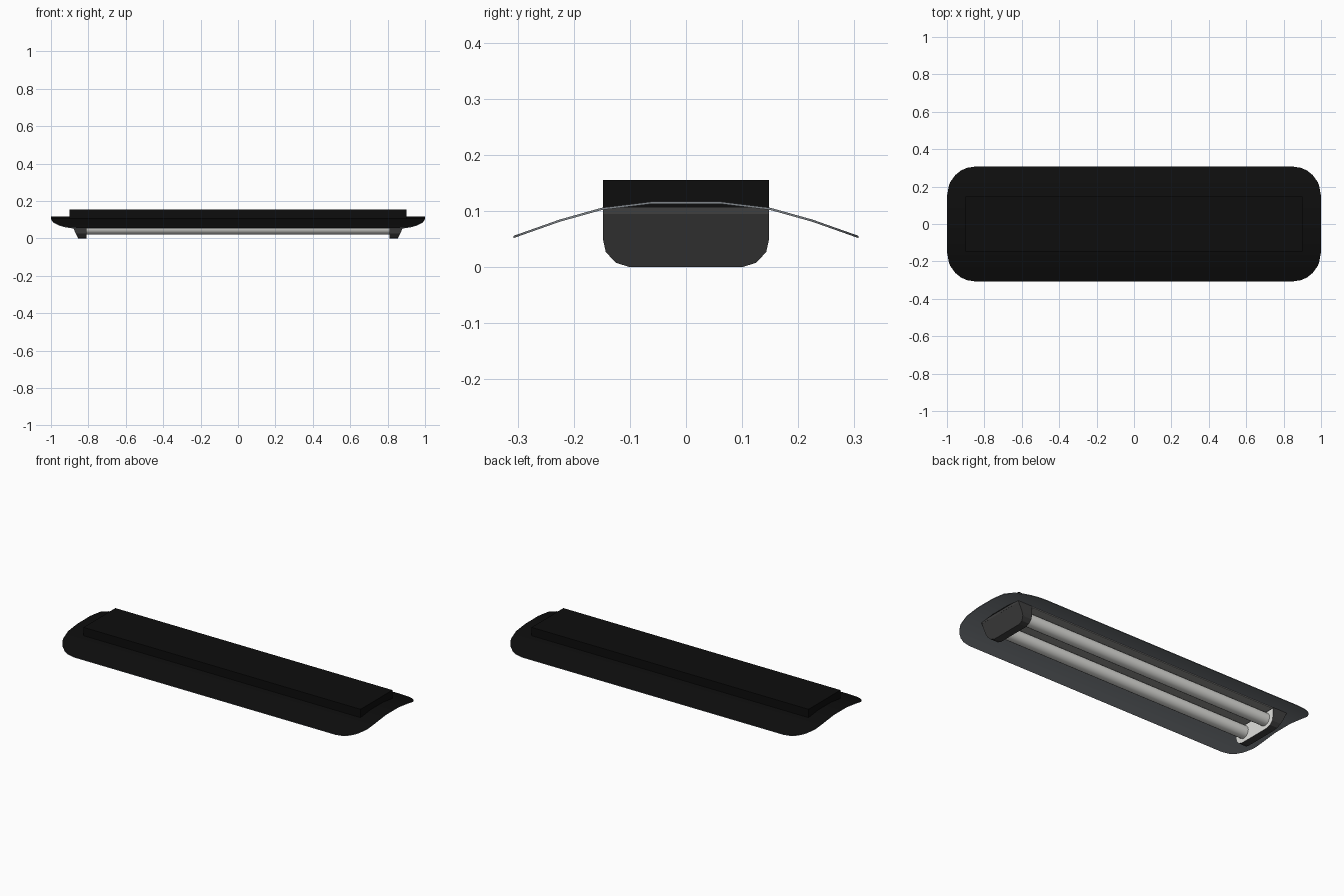
import bpy, bmesh, math
from mathutils import Matrix

if "Cube" in bpy.data.objects:
    bpy.data.objects.remove(bpy.data.objects["Cube"])

def mat(name, c):
    m = bpy.data.materials.new(name)
    m.diffuse_color = (*c, 1)
    m.use_nodes = True
    m.node_tree.nodes["Principled BSDF"].inputs["Base Color"].default_value = m.diffuse_color
    return m

BLACK = mat("black", (0.004, 0.004, 0.004))
UNDER = mat("shade_grey", (0.22, 0.24, 0.26))
DARK = mat("cap_dark_grey", (0.05, 0.05, 0.05))
WHITE = mat("tube_white", (0.75, 0.75, 0.72))
REFL = mat("reflector_grey", (0.3, 0.3, 0.29))

def finish(name, bm, mats, smooth=False):
    me = bpy.data.meshes.new(name)
    bm.to_mesh(me)
    bm.free()
    for m in mats:
        me.materials.append(m)
    ob = bpy.data.objects.new(name, me)
    bpy.context.collection.objects.link(ob)
    if smooth:
        bpy.context.view_layer.objects.active = ob
        ob.select_set(True)
        bpy.ops.object.shade_smooth_by_angle(angle=math.radians(30))
        ob.select_set(False)
    return ob

def box(name, x0, x1, y, z0, z1, m):
    bm = bmesh.new()
    bmesh.ops.create_cube(bm, size=1, matrix=Matrix.Translation(((x0 + x1) / 2, 0, (z0 + z1) / 2))
                          @ Matrix.Diagonal((abs(x1 - x0), 2 * y, z1 - z0, 1)))
    return finish(name, bm, [m])

# arched shade with rounded corners: strips across y
ARCH = [(0, .117), (.06, .117), (.15, .106), (.225, .085), (.307, .056)]

def arch_z(y):
    y = abs(y)
    for (a, za), (b, zb) in zip(ARCH, ARCH[1:]):
        if y <= b + 1e-6:
            return za + (zb - za) * (y - a) / (b - a)
    return ARCH[-1][1]

def half_len(y):
    t = min(max((abs(y) - .15) / .157, 0), 1)
    return .85 + .15 * math.sqrt(max(0, 1 - t * t))

ys = [.06, .15, .21, .225, .261, .285, .30, .307]
ys = [-y for y in reversed(ys)] + ys
T = .004
bm = bmesh.new()
rows = []
for y in ys:
    h, z = half_len(y), arch_z(y)
    rows.append([bm.verts.new(p) for p in
                 ((-h, y, z), (h, y, z), (h, y, z - T), (-h, y, z - T))])
for a, b in zip(rows, rows[1:]):
    for k in range(4):
        f = bm.faces.new((a[k], a[(k + 1) % 4], b[(k + 1) % 4], b[k]))
        f.material_index = 0 if k == 0 else 1
for r in (rows[0], rows[-1]):
    bm.faces.new(r).material_index = 1
bmesh.ops.recalc_face_normals(bm, faces=bm.faces)
finish("shade", bm, [BLACK, UNDER], True)

# housing on top and reflector plate beneath
box("housing", -.9, .9, .148, .104, .155, BLACK)
box("reflector", -.82, .82, .145, .098, .103, REFL)

# end caps: rounded profile, slanted outer face, white inner face
half = [(.148, .095), (.148, .05), (.143, .027), (.125, .008), (.1, 0)]
prof = half + [(-y, z) for y, z in reversed(half)]
for s, side in ((-1, "left"), (1, "right")):
    bm = bmesh.new()
    inner = [bm.verts.new((s * .81, y, z)) for y, z in prof]
    outer = [bm.verts.new((s * (.855 + .47 * z), y, z)) for y, z in prof]
    n = len(prof)
    bm.faces.new(inner).material_index = 1
    bm.faces.new(outer)
    for i in range(n):
        j = (i + 1) % n
        bm.faces.new((inner[i], inner[j], outer[j], outer[i]))
    bmesh.ops.recalc_face_normals(bm, faces=bm.faces)
    finish(side + "_end_cap", bm, [DARK, WHITE])
    box(side + "_cap_base", s * .81, s * .9, .148, .095, .106, DARK)

# two lamp tubes
for s, side in ((-1, "front"), (1, "back")):
    bm = bmesh.new()
    bmesh.ops.create_cone(bm, cap_ends=True, segments=20, radius1=.036, radius2=.036, depth=1.63,
                          matrix=Matrix.Translation((0, s * .085, .057)) @ Matrix.Rotation(math.pi / 2, 4, 'Y'))
    finish(side + "_tube", bm, [WHITE], True)
